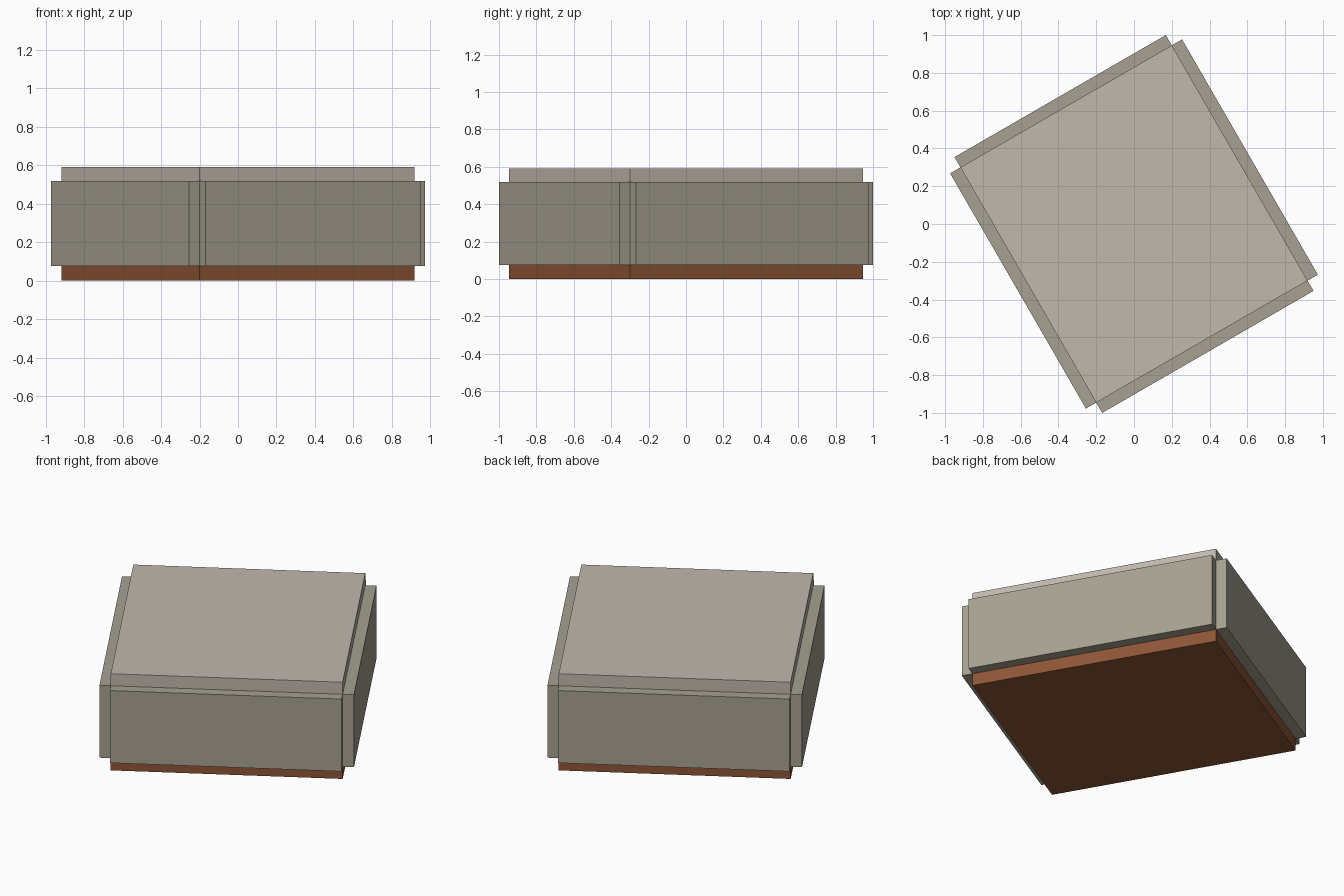
import bpy
from mathutils import Matrix
from math import radians

if "Cube" in bpy.data.objects:
    bpy.data.objects.remove(bpy.data.objects["Cube"])

TURN = Matrix.Rotation(radians(30), 4, 'Z')   # whole box is turned on the floor
HX, HY = 0.646, 0.719                         # half size of the inner space
T = 0.063                                     # wall thickness
Z0, Z1, Z2 = 0.075, 0.518, 0.592              # floor top, wall top, lid top


def material(name, rgb):
    m = bpy.data.materials.new(name)
    m.diffuse_color = (*rgb, 1)
    m.use_nodes = True
    m.node_tree.nodes["Principled BSDF"].inputs["Base Color"].default_value = m.diffuse_color
    return m


def slab(name, lo, hi, mat):
    """Box between two corners, turned with the model."""
    bpy.ops.mesh.primitive_cube_add(size=1)
    ob = bpy.context.object
    ob.name = name
    size = [h - l for l, h in zip(lo, hi)]
    mid = [(h + l) / 2 for l, h in zip(lo, hi)]
    ob.data.transform(TURN @ Matrix.Translation(mid) @ Matrix.Diagonal((*size, 1)))
    ob.data.materials.append(mat)


stone = material("stone", (0.39, 0.355, 0.285))
pale = material("pale_stone", (0.53, 0.48, 0.42))
brown = material("brown", (0.27, 0.09, 0.037))

# floor and lid
slab("floor_panel", (-HX, -HY, 0), (HX, HY, Z0), brown)
slab("lid_panel", (-HX, -HY, Z1), (HX, HY, Z2), pale)

# four walls just outside the floor and lid outline
for side, s in (("left", -1), ("right", 1)):
    a, b = sorted((s * HX, s * (HX + T)))
    slab(side + "_wall", (a, -HY, Z0), (b, HY, Z1), stone)
for side, s in (("front", -1), ("back", 1)):
    a, b = sorted((s * HY, s * (HY + T)))
    slab(side + "_wall", (-HX, a, Z0), (HX, b, Z1), stone)
